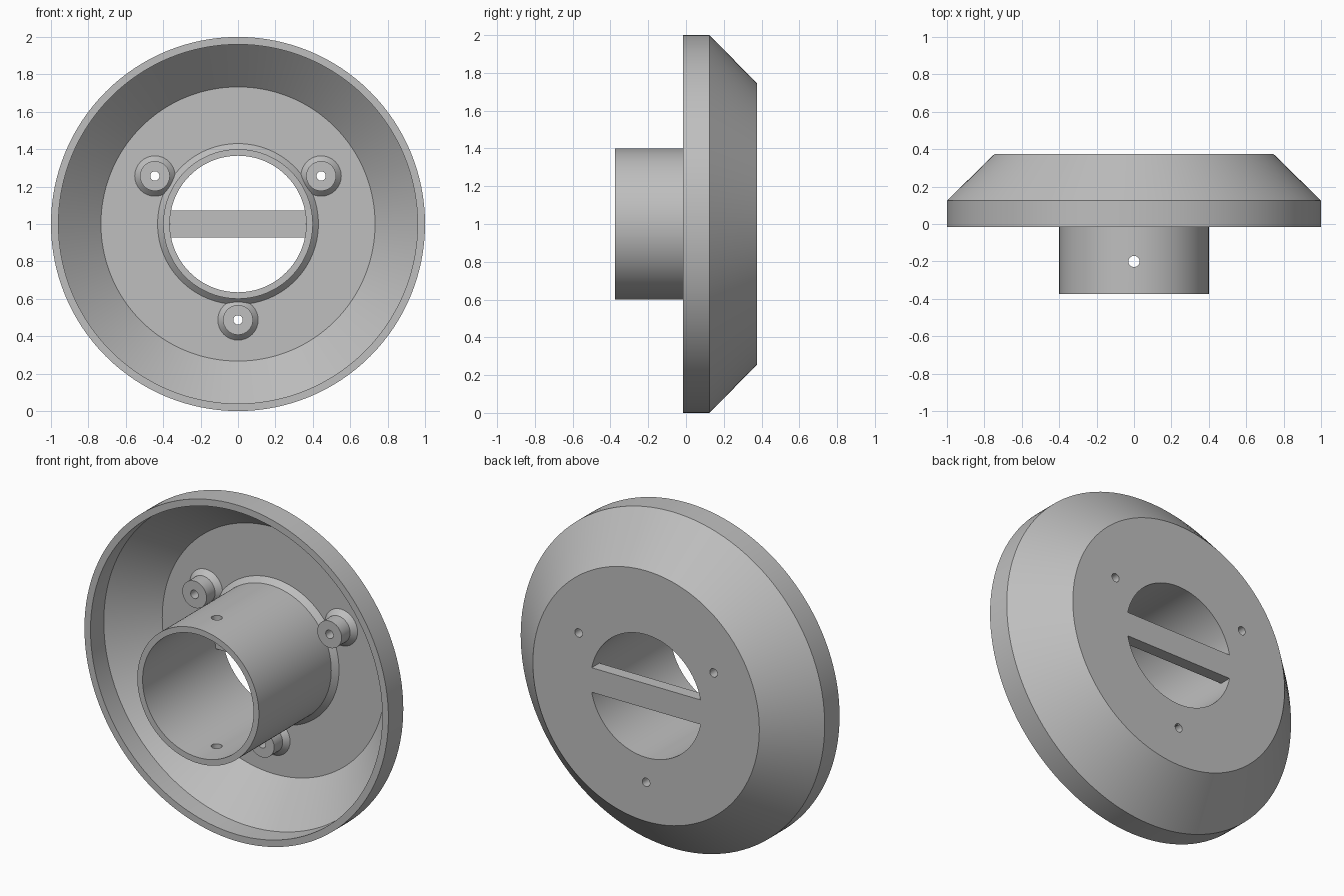
import bpy, bmesh
from math import sin, cos, asin, pi, radians
from mathutils import Vector

if "Cube" in bpy.data.objects:
    bpy.data.objects.remove(bpy.data.objects["Cube"], do_unlink=True)

grey = bpy.data.materials.new("plain grey")
grey.use_nodes = True
grey.diffuse_color = (0.52, 0.52, 0.52, 1)
grey.node_tree.nodes["Principled BSDF"].inputs["Base Color"].default_value = grey.diffuse_color

BACK, FLOOR, RIM, FRONT = 0.375, 0.335, -0.015, -0.375
BORE, PIN = 0.365, 0.025
CENTRE = Vector((0, 0, 1))


def make_object(name, bm):
    bmesh.ops.recalc_face_normals(bm, faces=bm.faces)
    mesh = bpy.data.meshes.new(name)
    bm.to_mesh(mesh)
    bm.free()
    mesh.materials.append(grey)
    obj = bpy.data.objects.new(name, mesh)
    bpy.context.collection.objects.link(obj)
    return obj


def activate(obj):
    bpy.ops.object.select_all(action='DESELECT')
    obj.select_set(True)
    bpy.context.view_layer.objects.active = obj


def smooth(obj):
    activate(obj)
    bpy.ops.object.shade_smooth_by_angle(angle=radians(30))


def lathe(name, profile, centre, segments):
    """Spin a closed (radius, y) profile around an axis parallel to y."""
    bm = bmesh.new()
    rings = []
    for i in range(segments):
        a = 2 * pi * i / segments
        rings.append([bm.verts.new(centre + Vector((r * cos(a), y, r * sin(a))))
                      for r, y in profile])
    count = len(profile)
    for i in range(segments):
        p, q = rings[i], rings[(i + 1) % segments]
        for j in range(count):
            k = (j + 1) % count
            bm.faces.new((p[j], p[k], q[k], q[j]))
    return make_object(name, bm)


def drill(target, location, rotation, radius, depth):
    """Cut a round hole straight through the target."""
    bpy.ops.mesh.primitive_cylinder_add(vertices=32, radius=radius, depth=depth,
                                        location=location, rotation=rotation)
    cutter = bpy.context.object
    cutter.hide_render = True
    mod = target.modifiers.new("hole", 'BOOLEAN')
    mod.operation, mod.solver, mod.object = 'DIFFERENCE', 'EXACT', cutter
    activate(target)
    bpy.ops.object.modifier_apply(modifier=mod.name)
    bpy.data.objects.remove(cutter, do_unlink=True)


# Hollow dish with the central tube rising from its floor
housing = lathe("dish_with_tube", [
    (BORE, BACK), (0.745, BACK), (1.0, 0.125), (1.0, RIM),
    (0.96, RIM), (0.96, 0.11), (0.733, FLOOR),
    (0.43, FLOOR), (0.4, FLOOR - 0.03), (0.4, FRONT), (BORE, FRONT)], CENTRE, 128)

# Screw bosses with flared feet, and their holes through the dish
for name, angle in (("left", 30), ("right", 150), ("lower", 270)):
    a = radians(angle)
    spot = CENTRE + 0.513 * Vector((cos(a), 0, sin(a)))
    drill(housing, spot + Vector((0, FLOOR, 0)), (pi / 2, 0, 0), PIN, 0.2)
    boss = lathe(name + "_screw_boss", [
        (PIN, FLOOR), (0.108, FLOOR), (0.08, FLOOR - 0.03),
        (0.08, FLOOR - 0.11), (PIN, FLOOR - 0.11)], spot, 32)
    smooth(boss)

# Cross hole through the top and bottom of the tube
drill(housing, (0, -0.2, 1), (0, 0, 0), 0.03, 1.0)
smooth(housing)

# Flat bar across the bore, its ends curved to meet the wall
half = asin(0.073 / BORE)
bm = bmesh.new()
outline = []
for middle in (0, pi):
    for i in range(9):
        a = middle + half * (i / 4 - 1)
        outline.append(bm.verts.new((BORE * cos(a), BACK, 1 + BORE * sin(a))))
face = bm.faces.new(outline)
extruded = bmesh.ops.extrude_face_region(bm, geom=[face], use_keep_orig=True)
moved = [v for v in extruded["geom"] if isinstance(v, bmesh.types.BMVert)]
bmesh.ops.translate(bm, verts=moved, vec=(0, -0.072, 0))
bar = make_object("cross_bar", bm)
smooth(bar)
